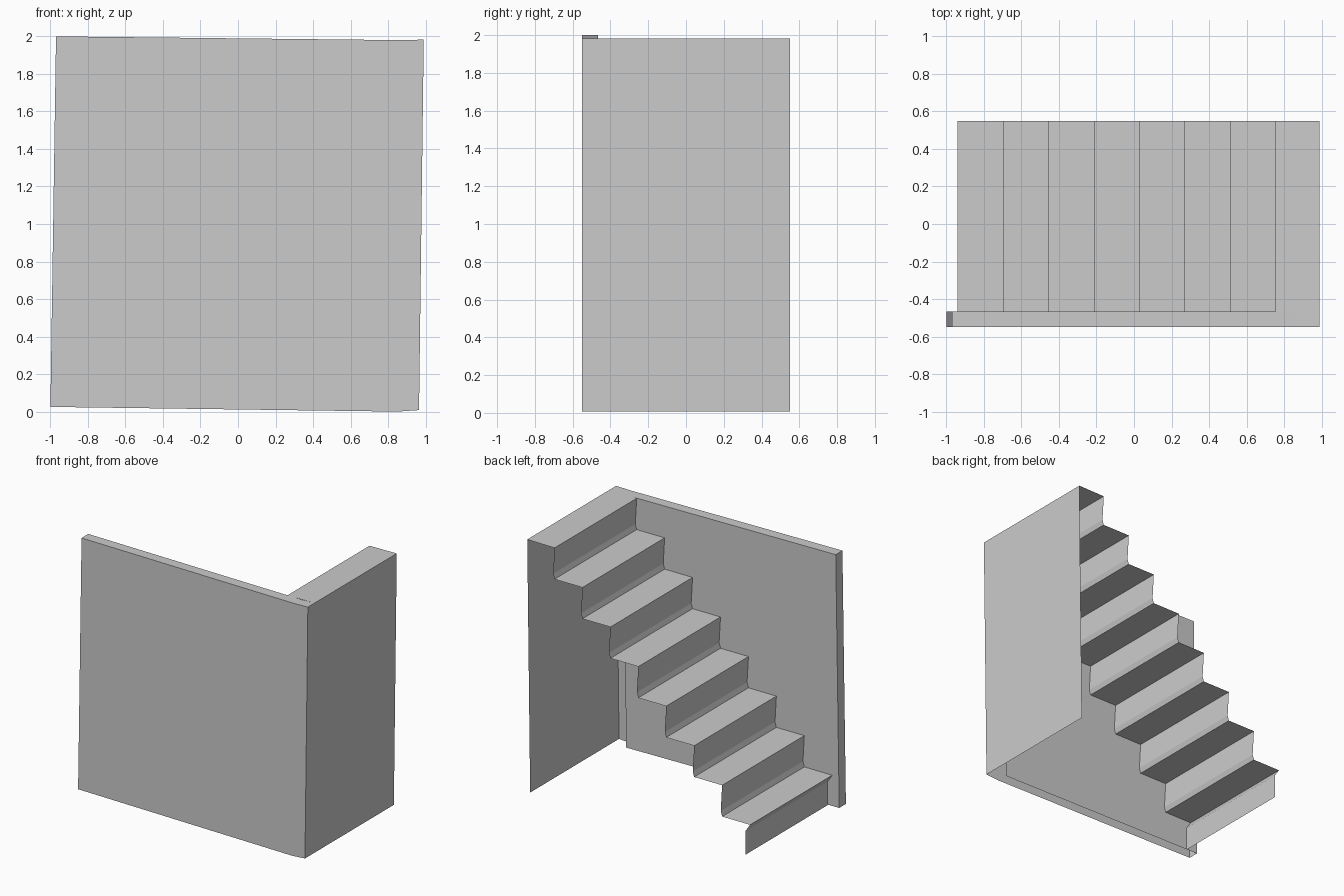
import bpy

if "Cube" in bpy.data.objects:
    bpy.data.objects.remove(bpy.data.objects["Cube"])

Y_OUT, Y_IN, Y_BACK = -0.55, -0.467, 0.55
STEPS, RUN, RISE = 8, 0.242, 0.245
X0, Z0 = -0.94, 0.02


def make(name, verts, faces):
    mesh = bpy.data.meshes.new(name)
    mesh.from_pydata(verts, [], faces)
    mesh.update()
    obj = bpy.data.objects.new(name, mesh)
    bpy.context.collection.objects.link(obj)
    return obj


def strip(name, profile, y0, y1):
    """Sweep an open (x, z) profile between two y positions."""
    n = len(profile)
    verts = [(x, y, z) for y in (y0, y1) for x, z in profile]
    return make(name, verts, [(i, i + 1, n + i + 1, n + i) for i in range(n - 1)])


def sheet(name, outline, y):
    """Flat upright sheet from an (x, z) outline."""
    return make(name, [(x, y, z) for x, z in outline], [tuple(range(len(outline)))])


# Folded staircase: slightly bowed risers, deeper undercut on the lowest one
profile = [(X0 + 0.04, Z0), (X0 + 0.04, Z0 + 0.185), (X0, Z0 + RISE)]
for k in range(1, STEPS):
    x, z = X0 + RUN * k, Z0 + RISE * k
    profile += [(x, z), (x + 0.012, z + 0.04), (x, z + RISE)]
profile.append((0.99, 1.983))
strip("stairs", profile, Y_BACK, Y_IN)

# Tall panel under the top landing
strip("end_panel", [(0.99, 1.983), (0.965, 0.008)], Y_BACK, Y_OUT)

# Side wall, slightly tilted, open underneath
top = [(-0.97, 2.0), (0.87, 1.98)]
sheet("wall_outer", [(-1.0, 0.025), (0.85, 0.0), (0.965, 0.008),
                     (0.99, 1.983), top[1], top[0]], Y_OUT)
sheet("wall_inner", [top[0], top[1], (0.845, 0.004), (-1.0, 0.025)], Y_IN)
strip("wall_cap_and_end", [(-1.0, 0.025)] + top + [(0.99, 1.983)], Y_IN, Y_OUT)
